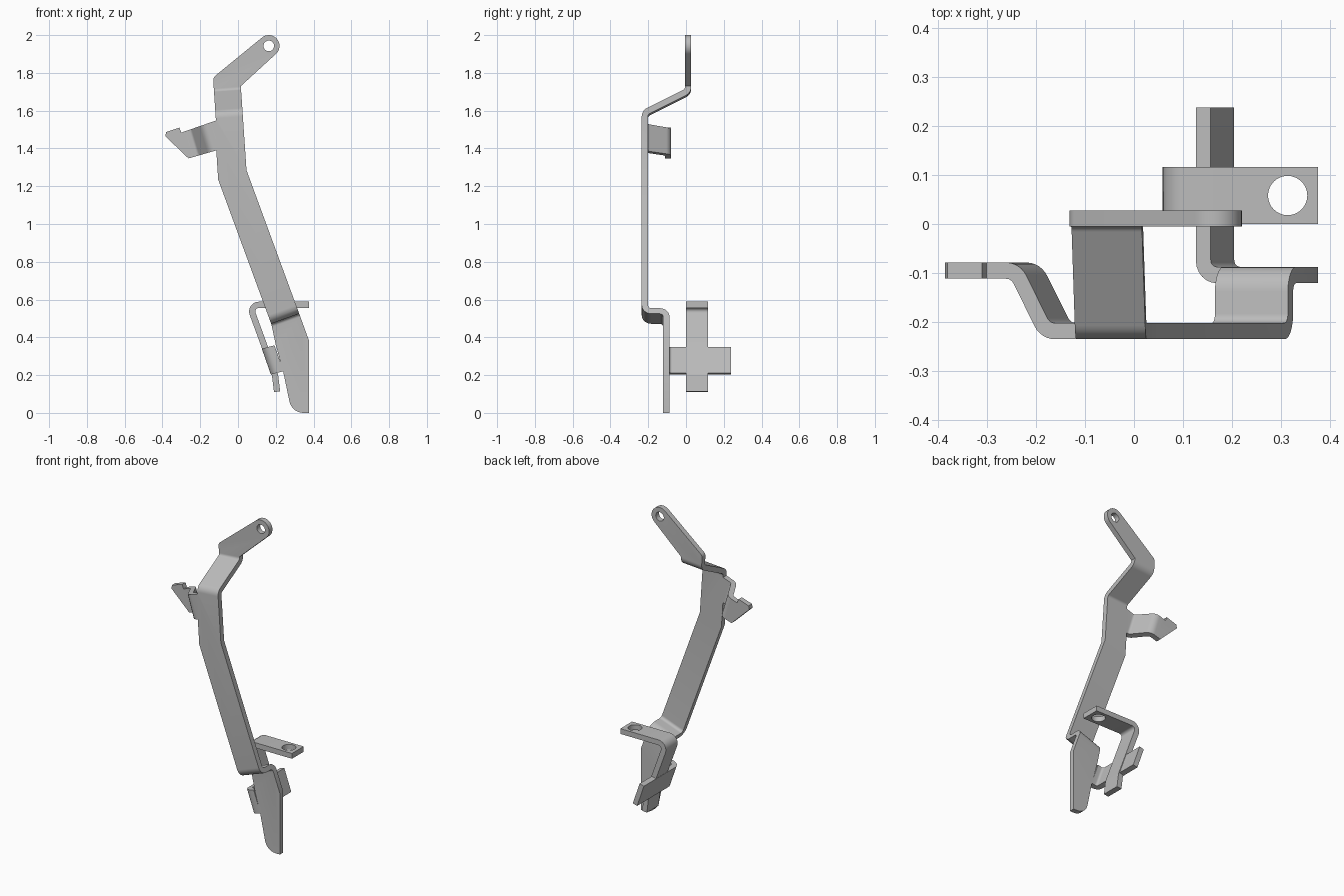
import bpy, bmesh, math
from mathutils import Vector

if "Cube" in bpy.data.objects:
    bpy.data.objects.remove(bpy.data.objects["Cube"])

THICK = 0.033

steel = bpy.data.materials.new("grey_steel")
steel.use_nodes = True
colour = (0.5, 0.5, 0.5, 1)
steel.diffuse_color = colour
steel.node_tree.nodes["Principled BSDF"].inputs["Base Color"].default_value = colour


def fillet(a, p, b, r, steps=6):
    """Arc that rounds corner p between a and b."""
    da, db = (a - p).normalized(), (b - p).normalized()
    half = da.angle(db) / 2
    centre = p + (da + db).normalized() * (r / math.sin(half))
    start = p + da * (r / math.tan(half)) - centre
    end = p + db * (r / math.tan(half)) - centre
    turn = math.pi - 2 * half
    return [centre + (start * math.sin(turn * (1 - i / steps)) + end * math.sin(turn * i / steps))
            / math.sin(turn) for i in range(steps + 1)]


def band(points, r):
    """Outline of a bent strip of sheet metal that follows a centre path."""
    pts = [Vector(p) for p in points]
    path = [pts[0]]
    for a, p, b in zip(pts, pts[1:], pts[2:]):
        path += fillet(a, p, b, r)
    path.append(pts[-1])
    left, right = [], []
    for i, p in enumerate(path):
        before = (p - path[i - 1]).normalized() if i else None
        after = (path[i + 1] - p).normalized() if i < len(path) - 1 else before
        before = before or after
        tangent = (before + after).normalized()
        side = Vector((-tangent.y, tangent.x)) * (THICK / 2 / tangent.dot(after))
        left.append(p + side)
        right.append(p - side)
    return left + right[::-1]


def prism(name, outline, low, high, place):
    """Closed solid from an outline; place maps (u, v, depth) to x, y, z."""
    bm = bmesh.new()
    rings = [[bm.verts.new(place(u, v, w)) for u, v in outline] for w in (low, high)]
    n = len(outline)
    for ring in rings:
        bm.faces.new(ring)
    for i in range(n):
        j = (i + 1) % n
        bm.faces.new((rings[0][i], rings[0][j], rings[1][j], rings[1][i]))
    bmesh.ops.recalc_face_normals(bm, faces=bm.faces)
    mesh = bpy.data.meshes.new(name)
    bm.to_mesh(mesh)
    bm.free()
    mesh.materials.append(steel)
    obj = bpy.data.objects.new(name, mesh)
    bpy.context.collection.objects.link(obj)
    return obj


def combine(obj, cutter, operation):
    mod = obj.modifiers.new("cut", "BOOLEAN")
    mod.operation, mod.solver, mod.object = operation, "EXACT", cutter
    graph = bpy.context.evaluated_depsgraph_get()
    mesh = bpy.data.meshes.new_from_object(obj.evaluated_get(graph))
    obj.modifiers.clear()
    obj.data = mesh
    bpy.data.objects.remove(cutter)


def circle(x, y, r, n=32):
    return [(x + r * math.cos(math.tau * i / n), y + r * math.sin(math.tau * i / n)) for i in range(n)]


def front(u, v, w):
    return (u, w, v)


def trim(obj, outline):
    combine(obj, prism("trim", outline, -1, 1, front), "INTERSECT")


# Long strap: side profile with slightly skewed bend lines, trimmed to its front outline
def strap_place(y, z, x):
    skew = 0.36 * (x - 0.25) if z < 1 else 0.07 * (x + 0.05)
    return (x, y, z + skew)


strap = prism("main_strap", band([(0.011, 2.2), (0.011, 1.70), (-0.218, 1.585), (-0.218, 0.515),
                                  (-0.104, 0.515), (-0.104, -0.4)], 0.035), -0.6, 0.7, strap_place)
tip = [(0.163 + 0.057 * math.cos(math.radians(a)), 1.943 + 0.057 * math.sin(math.radians(a)))
       for a in range(-48, 133, 10)]
foot_curve = fillet(Vector((0.24, 0.215)), Vector((0.285, 0)), Vector((0.375, 0)), 0.075)
shoulder = fillet(Vector((0.12, 1.985)), Vector((-0.132, 1.775)), Vector((-0.117, 1.55)), 0.03)
trim(strap, [(0.015, 1.73)] + tip + shoulder +
     [(-0.117, 1.55), (-0.115, 1.39), (-0.105, 1.235), (0.177, 0.468), (0.2, 0.36), (0.24, 0.215)]
     + foot_curve + [(0.375, 0), (0.375, 0.385), (0.315, 0.55), (0.045, 1.285)])
combine(strap, prism("hole", circle(0.163, 1.943, 0.028), -1, 1, front), "DIFFERENCE")

# Hooked tab on the upper side of the strap
tab = prism("hook_tab", band([(-0.05, -0.218), (-0.158, -0.218), (-0.225, -0.095), (-0.6, -0.095)], 0.035),
            1.2, 1.7, lambda x, y, z: (x - 0.3 * (z - 1.45), y, z))
trim(tab, [(-0.116, 1.548), (-0.30, 1.484), (-0.31, 1.51), (-0.38, 1.487), (-0.385, 1.465),
           (-0.262, 1.347), (-0.114, 1.39)])

# Cross bar that folds back from the foot
bar = prism("cross_bar", band([(0.167, 0.237), (0.167, -0.104), (0.224, -0.104)], 0.03),
            0, 0.6, lambda x, y, z: (x - 0.35 * (z - 0.27), y, z))
trim(bar, [(0.05, 0.319), (0.3, 0.387), (0.3, 0.236), (0.1, 0.184)])

# Upright arm with a folded top plate and its mounting hole
arm = prism("mounting_arm", band([(0.375, 0.572), (0.06, 0.572), (0.196, 0.2), (0.207, 0.112)], 0.035),
            0.0, 0.116, front)
combine(arm, prism("hole", circle(0.313, 0.058, 0.04), 0.4, 0.8, lambda x, y, z: (x, y, z)), "DIFFERENCE")

# Smooth bends, crisp edges
for obj in (strap, tab, bar, arm):
    bpy.ops.object.select_all(action="DESELECT")
    obj.select_set(True)
    bpy.context.view_layer.objects.active = obj
    bpy.ops.object.shade_smooth_by_angle(angle=math.radians(30))
